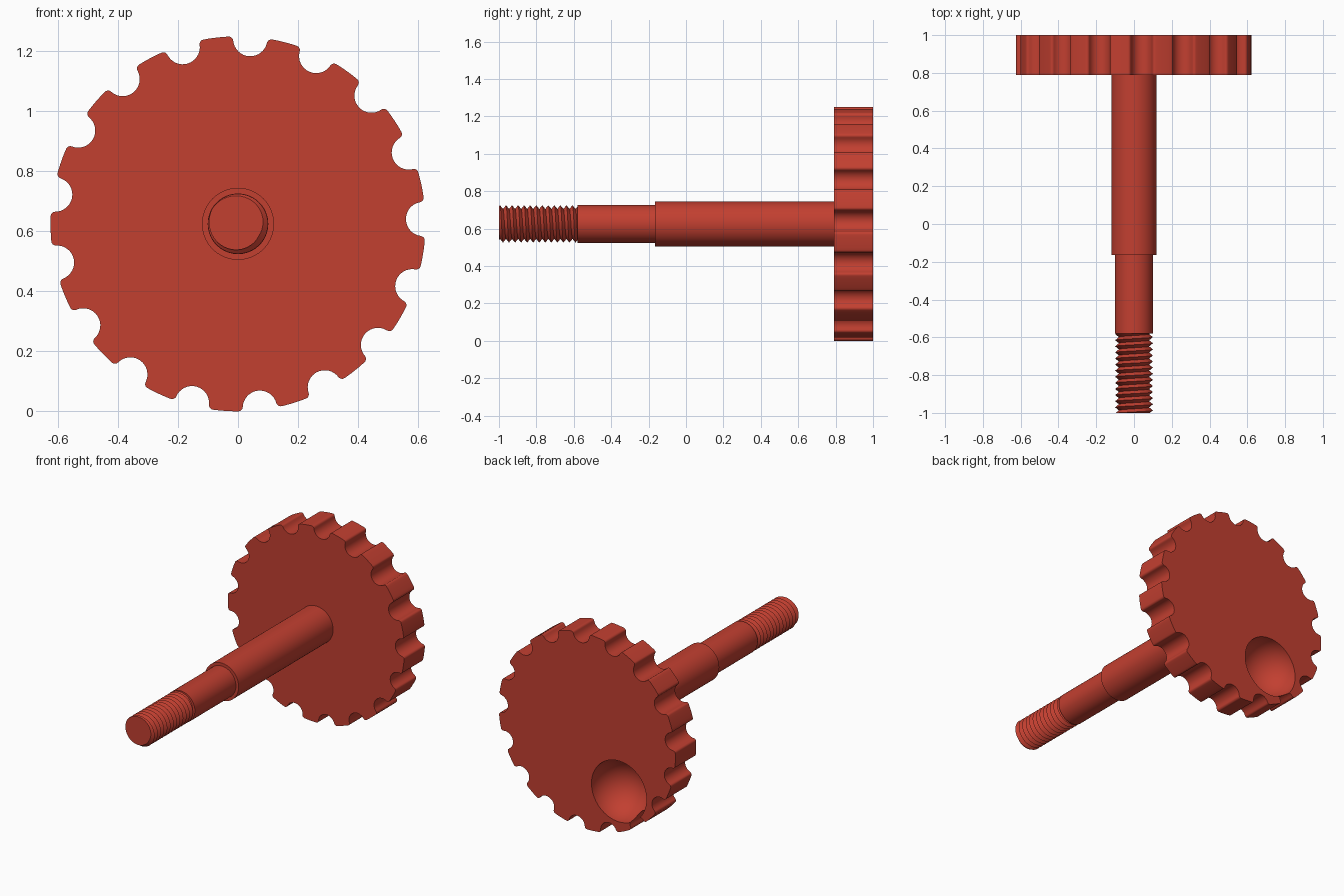
import bpy, bmesh, math
from mathutils import Vector, Matrix

if "Cube" in bpy.data.objects:
    bpy.data.objects.remove(bpy.data.objects["Cube"])

CZ = 0.625          # height of the axis

red = bpy.data.materials.new("brick red")
red.diffuse_color = (0.54, 0.05, 0.03, 1)
red.use_nodes = True
red.node_tree.nodes["Principled BSDF"].inputs["Base Color"].default_value = red.diffuse_color


def finish(bm, name, smooth=True):
    bmesh.ops.recalc_face_normals(bm, faces=bm.faces)
    me = bpy.data.meshes.new(name)
    bm.to_mesh(me)
    bm.free()
    me.materials.append(red)
    ob = bpy.data.objects.new(name, me)
    bpy.context.collection.objects.link(ob)
    if smooth:
        shade(ob)
    return ob


def shade(ob):
    bpy.ops.object.select_all(action='DESELECT')
    ob.select_set(True)
    bpy.context.view_layer.objects.active = ob
    bpy.ops.object.shade_smooth_by_angle(angle=math.radians(32))


def rod(name, r, y0, y1):
    bm = bmesh.new()
    m = Matrix.Translation((0, (y0 + y1) / 2, CZ)) @ Matrix.Rotation(math.pi / 2, 4, 'X')
    bmesh.ops.create_cone(bm, cap_ends=True, segments=72, radius1=r, radius2=r,
                          depth=y1 - y0, matrix=m)
    return finish(bm, name)


# Hand wheel: rim with rounded finger notches
R, N, PHASE = 0.625, 17, math.radians(86.2)
NC, NR, F = 0.617, 0.057, 0.015      # notch centre radius, notch radius, corner fillet
FR = R - F
fa = math.acos((NC**2 + FR**2 - (NR + F)**2) / (2 * NC * FR))   # fillet centre angle
fc = Vector((FR * math.cos(fa), FR * math.sin(fa)))
to_notch = Vector((NC, 0)) - fc
a_in = math.atan2(to_notch.y, to_notch.x)        # fillet start, towards the notch
a_notch = math.atan2(-to_notch.y, -to_notch.x)   # notch end

half = []
for i in range(9):                               # notch floor to its side
    a = math.pi + (a_notch - math.pi) * i / 8
    half.append(Vector((NC + NR * math.cos(a), NR * math.sin(a))))
for i in range(1, 6):                            # rounded corner
    a = a_in + (fa - a_in) * i / 5
    half.append(fc + F * Vector((math.cos(a), math.sin(a))))
for i in range(1, 4):                            # rim up to mid tooth
    a = fa + (math.pi / N - fa) * i / 3
    half.append(R * Vector((math.cos(a), math.sin(a))))
segment = [Vector((p.x, -p.y)) for p in reversed(half[1:-1])] + half

bm = bmesh.new()
ring = []
for k in range(N):
    rot = Matrix.Rotation(PHASE + k * 2 * math.pi / N, 2)
    for p in segment:
        q = rot @ p
        ring.append(bm.verts.new((q.x, 0.79, CZ + q.y)))
face = bm.faces.new(ring)
ext = bmesh.ops.extrude_face_region(bm, geom=[face])
bmesh.ops.translate(bm, vec=(0, 0.21, 0),
                    verts=[g for g in ext["geom"] if isinstance(g, bmesh.types.BMVert)])
wheel = finish(bm, "hand_wheel", smooth=False)

# Round finger dimple in the back face
bm = bmesh.new()
bmesh.ops.create_uvsphere(bm, u_segments=64, v_segments=32, radius=0.195,
                          matrix=Matrix.Translation((-0.226, 1.003, CZ - 0.322))
                          @ Matrix.Rotation(math.pi / 2, 4, 'X'))
cutter = finish(bm, "dimple_cutter")
cutter.hide_render = True
mod = wheel.modifiers.new("dimple", 'BOOLEAN')
mod.operation = 'DIFFERENCE'
mod.solver = 'EXACT'
mod.object = cutter
bpy.context.view_layer.objects.active = wheel
bpy.ops.object.modifier_apply(modifier=mod.name)
bpy.data.objects.remove(cutter)
shade(wheel)

# Stepped shaft
rod("thick_shaft", 0.12, -0.165, 0.795)
rod("thin_shaft", 0.101, -0.58, -0.16)

# Screw thread: helical V strip trimmed flat at both ends
PITCH, S, TURNS = 0.0323, 48, 17
ROOT, CREST = 0.08, 0.1
bm = bmesh.new()
roots, crests = [], []
for i in range(S * TURNS + 1):
    t = 2 * math.pi * i / S + math.radians(120)
    y = -1 - 2 * PITCH + PITCH * i / S
    for verts, r, dy in ((roots, ROOT, 0), (crests, CREST, PITCH / 2)):
        verts.append(bm.verts.new((r * math.sin(t), y + dy, CZ + r * math.cos(t))))
for i in range(S * TURNS):
    bm.faces.new((roots[i], roots[i + 1], crests[i + 1], crests[i]))
    if i + S < S * TURNS:
        bm.faces.new((crests[i], crests[i + 1], roots[i + S + 1], roots[i + S]))
for y, n in ((-1, -1), (-0.575, 1)):
    cut = bmesh.ops.bisect_plane(bm, geom=bm.verts[:] + bm.edges[:] + bm.faces[:],
                                 plane_co=(0, y, 0), plane_no=(0, n, 0), clear_outer=True)
    bmesh.ops.holes_fill(bm, edges=[g for g in cut["geom_cut"]
                                    if isinstance(g, bmesh.types.BMEdge)], sides=0)
finish(bm, "screw_thread")
